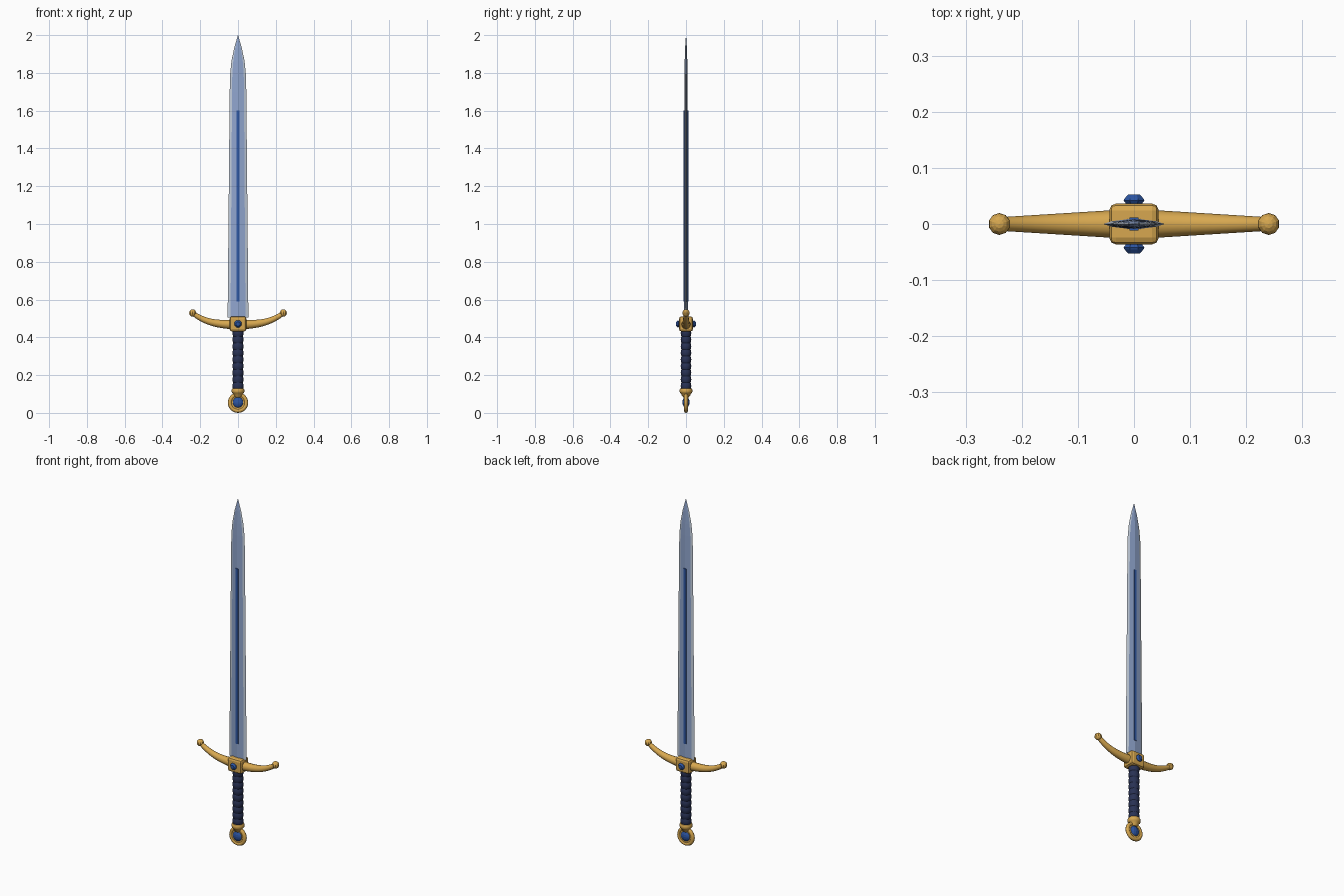
import bpy, bmesh, math
from mathutils import Vector

if "Cube" in bpy.data.objects:
    bpy.data.objects.remove(bpy.data.objects["Cube"])


def material(name, rgb):
    m = bpy.data.materials.new(name)
    m.diffuse_color = (*rgb, 1)
    m.use_nodes = True
    m.node_tree.nodes["Principled BSDF"].inputs["Base Color"].default_value = m.diffuse_color
    return m


GOLD = material("gold", (0.68, 0.39, 0.08))
NAVY = material("navy_leather", (0.022, 0.032, 0.09))
GEM = material("blue_gem", (0.025, 0.09, 0.36))
STEEL = material("blue_steel", (0.28, 0.38, 0.62))
EDGE = material("edge_steel", (0.55, 0.62, 0.72))
INLAY = material("inlay_blue", (0.03, 0.10, 0.38))


def finish(name, bm, mats, smooth=None):
    bmesh.ops.recalc_face_normals(bm, faces=bm.faces)
    me = bpy.data.meshes.new(name)
    bm.to_mesh(me)
    bm.free()
    for m in mats:
        me.materials.append(m)
    if smooth:
        me.polygons.foreach_set("use_smooth", [True] * len(me.polygons))
        me.set_sharp_from_angle(angle=math.radians(smooth))
    ob = bpy.data.objects.new(name, me)
    bpy.context.collection.objects.link(ob)
    return ob


def loft(name, rings, mats, smooth=None, pick=None, closed=False):
    """Skin a list of point rings; pick(side) gives the material slot of a side."""
    bm = bmesh.new()
    vs = [[bm.verts.new(p) for p in r] for r in rings]
    n = len(vs[0])
    pairs = list(zip(vs, vs[1:])) + ([(vs[-1], vs[0])] if closed else [])
    for a, b in pairs:
        for i in range(n):
            j = (i + 1) % n
            f = bm.faces.new((a[i], a[j], b[j], b[i]))
            f.material_index = pick(i) if pick else 0
    if not closed:
        bm.faces.new(vs[0])
        bm.faces.new(vs[-1])
    bmesh.ops.remove_doubles(bm, verts=bm.verts, dist=1e-6)
    return finish(name, bm, mats, smooth)


def circle(n, offset=0.0):
    return [(math.cos(math.tau * (i + offset) / n), math.sin(math.tau * (i + offset) / n)) for i in range(n)]


def lathe_z(profile, n, sy=1.0):
    return [[(r * c, r * s * sy, z) for c, s in circle(n)] for r, z in profile]


def lathe_y(profile, n, cz, sign=1, offset=0.0):
    return [[(r * c, sign * y, cz + r * s) for c, s in circle(n, offset)] for r, y in profile]


# blade: flattened diamond section with separate ground edges
def blade_ring(w, t, z):
    b = 0.72 * w
    return [(w, 0, z), (b, 0.5 * t, z), (0, t, z), (-b, 0.5 * t, z),
            (-w, 0, z), (-b, -0.5 * t, z), (0, -t, z), (b, -0.5 * t, z)]


stations = [(0.055, 0.010, 0.505), (0.044, 0.0085, 1.70), (0.042, 0.008, 1.79), (0.035, 0.007, 1.86),
            (0.021, 0.005, 1.93), (0.0005, 0.0003, 2.0)]
loft("blade", [blade_ring(*s) for s in stations], [STEEL, EDGE],
     pick=lambda i: 1 if i in (0, 3, 4, 7) else 0)

# coloured strip through the middle of the blade
bm = bmesh.new()
bmesh.ops.create_cube(bm, size=1)
for v in bm.verts:
    v.co = (v.co.x * 0.016, v.co.y * 0.024, 1.095 + v.co.z * 1.01)
finish("blade_inlay", bm, [INLAY])

# guard block
bm = bmesh.new()
bmesh.ops.create_cube(bm, size=1)
for v in bm.verts:
    v.co = (v.co.x * 0.088, v.co.y * 0.073, 0.471 + v.co.z * 0.08)
bmesh.ops.bevel(bm, geom=list(bm.edges), offset=0.012, segments=2, profile=0.5, affect='EDGES')
finish("guard_block", bm, [GOLD])

# upswept tapering crossguard
rings = []
for k in range(-12, 13):
    x = 0.24 * k / 12
    u = abs(x) / 0.24
    slope = math.copysign(3 * 0.06 * u * u / 0.24, x)
    normal = Vector((-slope, 0, 1)).normalized()
    r = 0.027 - 0.015 * u
    centre = Vector((x, 0, 0.468 + 0.06 * u ** 3))
    rings.append([centre + normal * (r * c) + Vector((0, r * s, 0)) for c, s in circle(12)])
loft("crossguard", rings, [GOLD], 40)

for side, sx in (("left", -1), ("right", 1)):
    # ball on the end of each arm
    bm = bmesh.new()
    bmesh.ops.create_uvsphere(bm, u_segments=10, v_segments=8, radius=0.0195)
    bmesh.ops.translate(bm, verts=bm.verts, vec=(sx * 0.24, 0, 0.529))
    finish("guard_tip_" + side, bm, [GOLD])

for side, sy in (("front", -1), ("back", 1)):
    # cut gem on each face of the guard block
    loft("guard_gem_" + side,
         lathe_y([(0.013, 0.033), (0.020, 0.042), (0.0185, 0.045), (0.011, 0.053)], 8, 0.471, sy, 0.5), [GEM])

# grip with wrapped ridges
profile = []
turns = 9
for k in range(turns):
    z0, h = 0.125, 0.315 / turns
    profile += [(0.0255, z0 + k * h), (0.0285, z0 + (k + 0.25) * h), (0.0295, z0 + (k + 0.5) * h),
                (0.0285, z0 + (k + 0.75) * h)]
profile.append((0.0255, 0.44))
loft("grip", lathe_z(profile, 16, 0.95), [NAVY], 35)

# collar between the grip and the pommel
loft("pommel_collar", lathe_z([(0.014, 0.082), (0.022, 0.092), (0.026, 0.102), (0.031, 0.106),
                               (0.034, 0.112), (0.034, 0.123), (0.030, 0.130)], 16), [GOLD], 35)

# pommel: ring, backing disc and domed gem
tube = [(0.0435 + 0.0105 * c, 0.0105 * s) for c, s in circle(8)]
loft("pommel_ring", lathe_y(tube, 24, 0.054), [GOLD], 50, closed=True)
loft("pommel_disc", lathe_y([(0.040, -0.006), (0.040, 0.006)], 24, 0.054), [GOLD])
bm = bmesh.new()
bmesh.ops.create_uvsphere(bm, u_segments=12, v_segments=8, radius=0.03)
for v in bm.verts:
    v.co = (v.co.x, v.co.y * 0.62, v.co.z + 0.056)
finish("pommel_gem", bm, [GEM])
